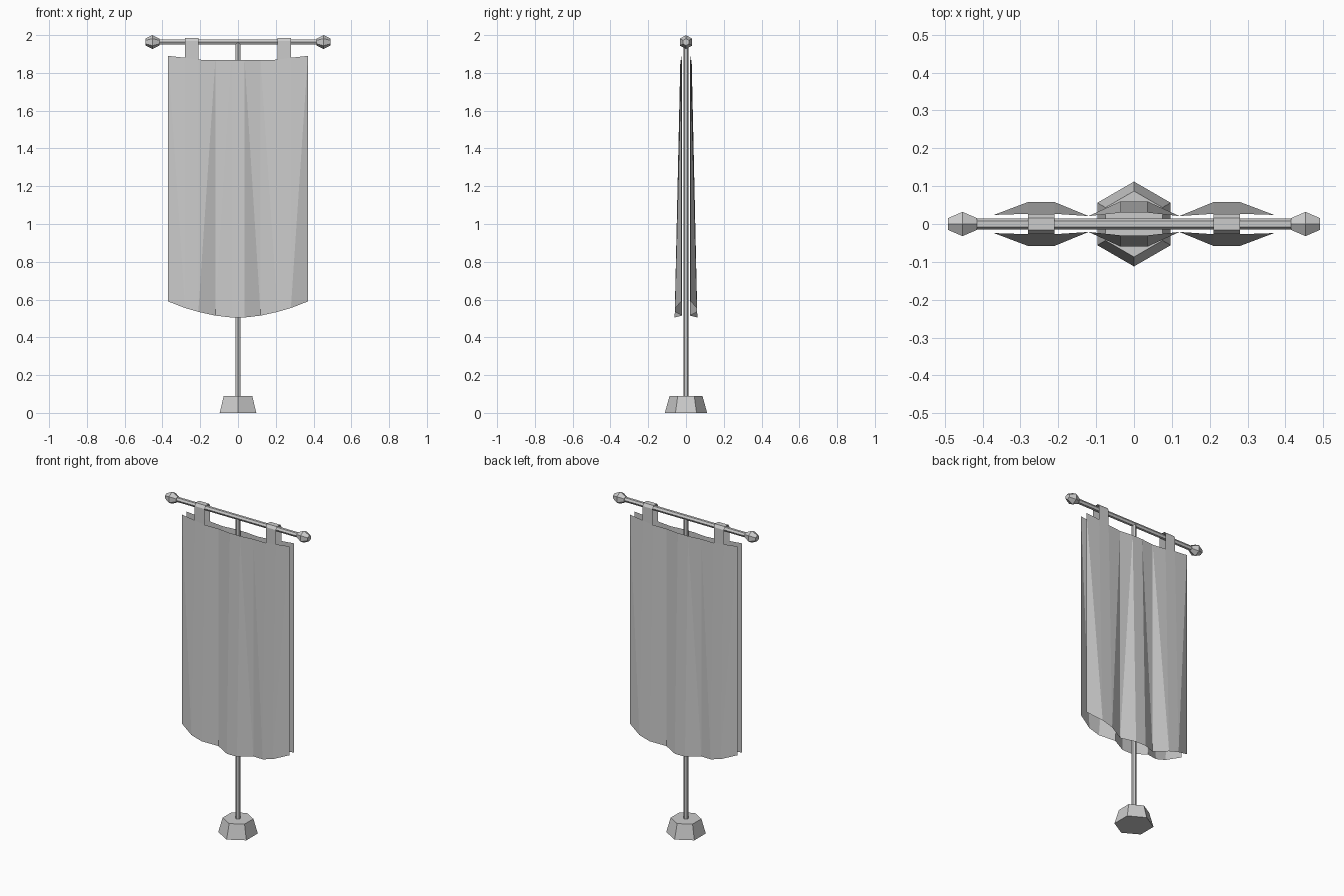
import bpy, bmesh, math
from mathutils import Matrix

cube = bpy.data.objects.get("Cube")
if cube:
    bpy.data.objects.remove(cube, do_unlink=True)

grey = bpy.data.materials.new("plain grey")
grey.use_nodes = True
COLOUR = (0.6, 0.6, 0.6, 1)
grey.diffuse_color = COLOUR
grey.node_tree.nodes["Principled BSDF"].inputs["Base Color"].default_value = COLOUR


def finish(name, bm, closed=True):
    if closed:
        bmesh.ops.recalc_face_normals(bm, faces=bm.faces)
    mesh = bpy.data.meshes.new(name)
    bm.to_mesh(mesh)
    bm.free()
    mesh.materials.append(grey)
    obj = bpy.data.objects.new(name, mesh)
    bpy.context.collection.objects.link(obj)
    return obj


def hex_stack(name, rings, axis="z", start=90):
    """Six-sided solid through (position, radius) rings along an axis."""
    bm = bmesh.new()
    loops = []
    for pos, radius in rings:
        loop = []
        for i in range(6):
            a = math.radians(start + 60 * i)
            u, v = radius * math.cos(a), radius * math.sin(a)
            loop.append(bm.verts.new((u, v, pos) if axis == "z" else (pos, u, v + ROD_Z)))
        loops.append(loop)
    for low, high in zip(loops, loops[1:]):
        for i in range(6):
            j = (i + 1) % 6
            bm.faces.new((low[i], low[j], high[j], high[i]))
    bm.faces.new(loops[0])
    bm.faces.new(loops[-1])
    return finish(name, bm)


ROD_Z = 1.963

# Stand
hex_stack("base", [(0, 0.112), (0.09, 0.087)])
hex_stack("pole", [(0.09, 0.0145), (ROD_Z, 0.0145)])

# Crossbar and its end knobs
hex_stack("crossbar", [(-0.43, 0.015), (0.43, 0.015)], "x", 0)
for side, label in ((1, "left"), (-1, "right")):
    c = side * 0.453
    hex_stack(label + "_knob", [(c - 0.038, 0.018), (c, 0.037), (c + 0.038, 0.018)], "x")

# Cloth columns: x, top depth, top height, bottom depth, bottom height
HALF = [(0.035, 0.03, 1.867, 0.06, 0.505), (0.12, 0.021, 1.867, 0.021, 0.515),
        (0.21, 0.027, 1.87, 0.058, 0.535), (0.28, 0.027, 1.88, 0.058, 0.555),
        (0.37, 0.024, 1.89, 0.024, 0.59)]


def cloth(name, turn):
    bm = bmesh.new()
    sides = {}
    for s in (1, -1):
        sides[s] = [(bm.verts.new((s * x, -yt, zt)), bm.verts.new((s * x, -yb, zb)))
                    for x, yt, zt, yb, zb in HALF]

    def face(*verts):
        f = bm.faces.new(verts)
        f.normal_update()
        if f.normal.y > 0:
            f.normal_flip()

    (tr, br), (tl, bl) = sides[1][0], sides[-1][0]
    face(tl, bl, br, tr)
    for cols in sides.values():
        for i in range(4):
            (t0, b0), (t1, b1) = cols[i], cols[i + 1]
            if i in (0, 1):
                face(t0, b0, b1)
                face(t0, b1, t1)
            else:
                face(t0, b0, t1)
                face(b0, b1, t1)
    bmesh.ops.rotate(bm, verts=bm.verts, matrix=Matrix.Rotation(turn, 3, "Z"))
    return finish(name, bm, False)


cloth("front_cloth", 0)
cloth("back_cloth", math.pi)

# Straps folded over the crossbar
for side, label in ((1, "left"), (-1, "right")):
    bm = bmesh.new()
    path = [(-0.027, 1.87), (-0.027, 1.968), (-0.016, 1.985),
            (0.016, 1.985), (0.027, 1.968), (0.027, 1.87)]
    rows = []
    for y, z in path:
        drop = 0.01 if z < 1.9 else 0
        rows.append([bm.verts.new((side * 0.21, y, z)),
                     bm.verts.new((side * 0.28, y, z + drop))])
    for a, b in zip(rows, rows[1:]):
        loop = (a[0], a[1], b[1], b[0])
        bm.faces.new(loop if side > 0 else loop[::-1])
    finish(label + "_strap", bm, False)
